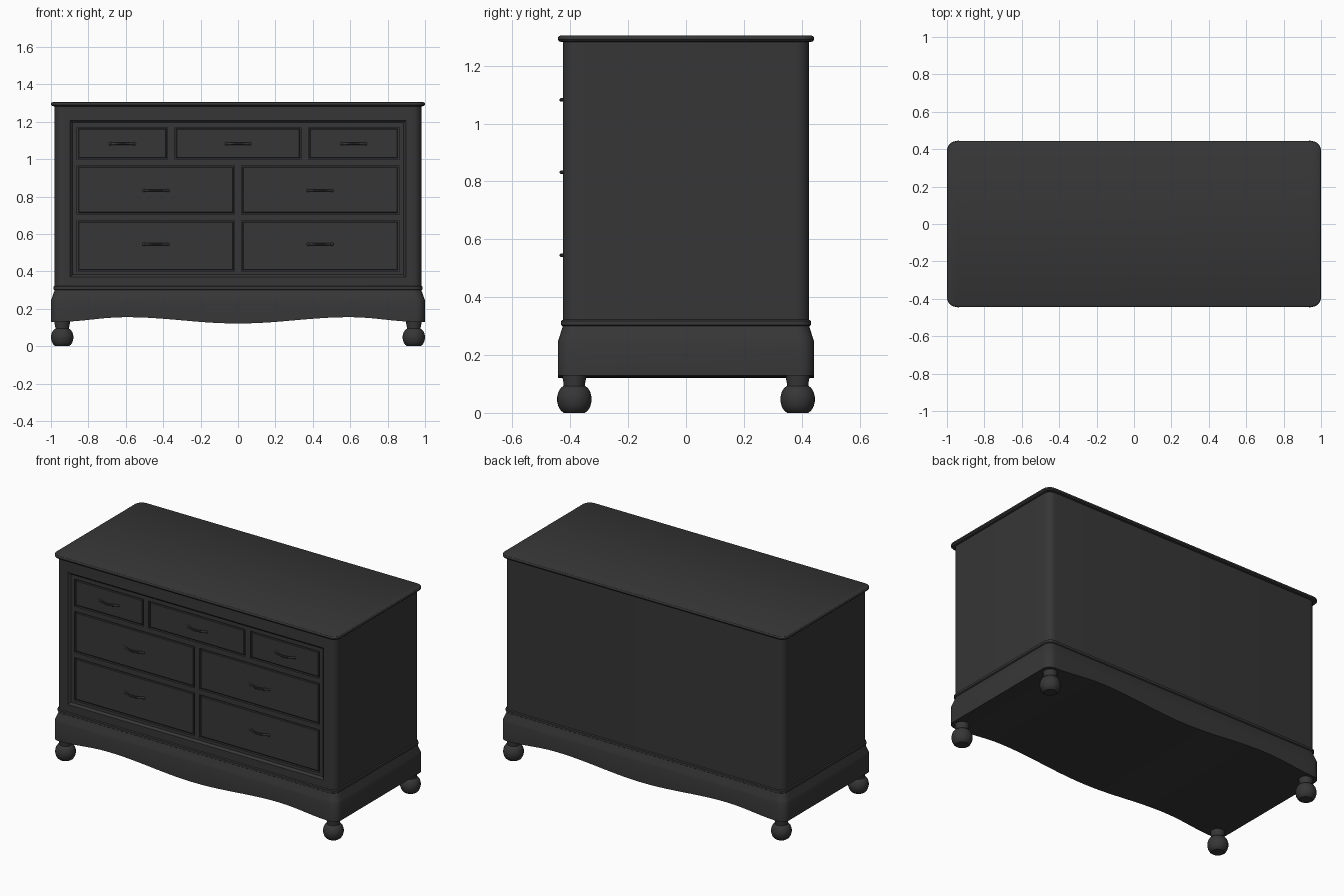
import bpy, bmesh, math

if "Cube" in bpy.data.objects:
    bpy.data.objects.remove(bpy.data.objects["Cube"])

charcoal = bpy.data.materials.new("charcoal paint")
charcoal.diffuse_color = (0.037, 0.037, 0.037, 1)
charcoal.use_nodes = True
charcoal.node_tree.nodes["Principled BSDF"].inputs["Base Color"].default_value = charcoal.diffuse_color


def finish(name, bm, smooth=True):
    bmesh.ops.recalc_face_normals(bm, faces=bm.faces)
    me = bpy.data.meshes.new(name)
    bm.to_mesh(me)
    bm.free()
    me.materials.append(charcoal)
    ob = bpy.data.objects.new(name, me)
    bpy.context.collection.objects.link(ob)
    if smooth:
        bpy.ops.object.select_all(action='DESELECT')
        ob.select_set(True)
        bpy.context.view_layer.objects.active = ob
        bpy.ops.object.shade_smooth_by_angle(angle=math.radians(30))
    return ob


def bridge(bm, a, b, skip=None):
    n = len(a)
    for i in range(n):
        if i != skip:
            bm.faces.new((a[i], a[(i + 1) % n], b[(i + 1) % n], b[i]))


def plan(hx, hy, r, div):
    """Front half of a rounded rectangle from left to right, then the mirrored back half."""
    seg = 6
    left = []
    for i in range(seg + 1):
        t = math.pi / 2 * i / seg
        left.append((-hx + r - r * math.cos(t), -hy + r - r * math.sin(t)))
    mid = [(-(hx - r) + 2 * (hx - r) * i / div, -hy) for i in range(1, div)]
    front = left + mid + [(-x, y) for x, y in reversed(left)]
    return front + [(x, -y) for x, y in reversed(front)]


def loft(levels, div=1, skip=None):
    """levels: (hx, hy, corner radius, z or function of x). Capped stack of rounded rectangles."""
    bm = bmesh.new()
    rings = []
    for hx, hy, r, z in levels:
        rings.append([bm.verts.new((x, y, z(x) if callable(z) else z))
                      for x, y in plan(hx, hy, r, div)])
    for a, b in zip(rings, rings[1:]):
        bridge(bm, a, b, skip)
    for ring in (rings[0], rings[-1]):
        n = len(ring)
        for i in range(n // 2 - 1):
            bm.faces.new((ring[i], ring[i + 1], ring[n - 2 - i], ring[n - 1 - i]))
    return bm, rings


def rect(bm, x0, x1, z0, z1, y):
    return [bm.verts.new(p) for p in ((x0, y, z0), (x1, y, z0), (x1, y, z1), (x0, y, z1))]


# Carcass with a stepped recess in the front
bm, rings = loft([(0.98, 0.425, 0.045, 0.31), (0.98, 0.425, 0.045, 1.288)], skip=6)
outer = [rings[0][6], rings[0][7], rings[1][7], rings[1][6]]
for x, z0, z1, y in ((0.897, 0.37, 1.207, -0.425), (0.890, 0.377, 1.200, -0.417),
                     (0.885, 0.382, 1.195, -0.412), (0.885, 0.382, 1.195, -0.398)):
    inner = rect(bm, -x, x, z0, z1, y)
    bridge(bm, outer, inner)
    outer = inner
bm.faces.new(outer)
finish("carcass", bm)

# Top board with eased edges
bm, _ = loft([(0.985, 0.430, 0.045, 1.282), (0.994, 0.438, 0.045, 1.284), (1.0, 0.443, 0.05, 1.290),
              (1.0, 0.443, 0.05, 1.297), (0.997, 0.440, 0.048, 1.302), (0.991, 0.434, 0.045, 1.305)])
finish("top_board", bm)

# Waist moulding
bm, _ = loft([(0.981, 0.426, 0.045, 0.300), (0.987, 0.432, 0.05, 0.304),
              (0.987, 0.432, 0.05, 0.318), (0.981, 0.426, 0.045, 0.322)])
finish("waist_moulding", bm)


# Flared plinth with a wavy lower edge
def wave(x):
    x = abs(x)
    if x < 0.6:
        return 0.138 - 0.017 * math.cos(math.pi * x / 0.6)
    t = min((x - 0.6) / 0.36, 1)
    return 0.1425 + 0.0125 * math.cos(math.pi * t)


bm, _ = loft([(1.0, 0.443, 0.05, wave), (1.0, 0.443, 0.05, 0.245),
              (0.995, 0.439, 0.05, 0.258), (0.98, 0.426, 0.045, 0.300)], div=32)
finish("plinth", bm)

# Turned bun feet
foot = [(0.036, 0), (0.047, 0.008), (0.055, 0.022), (0.0595, 0.04), (0.0595, 0.055),
        (0.055, 0.073), (0.046, 0.087), (0.037, 0.093), (0.037, 0.102), (0.041, 0.122), (0.041, 0.16)]
for sx in (-1, 1):
    for sy in (-1, 1):
        bm = bmesh.new()
        loops = [[bm.verts.new((sx * 0.94 + r * math.cos(k * math.tau / 28),
                                sy * 0.386 + r * math.sin(k * math.tau / 28), z))
                  for k in range(28)] for r, z in foot]
        for a, b in zip(loops, loops[1:]):
            bridge(bm, a, b)
        bm.faces.new(loops[0])
        bm.faces.new(loops[-1])
        finish("bun_foot", bm)


def panel(name, x0, x1, z0, z1, front, edge):
    """Flat board with chamfered front edges."""
    bm = bmesh.new()
    a = rect(bm, x0, x1, z0, z1, -0.392)
    b = rect(bm, x0, x1, z0, z1, front + edge)
    c = rect(bm, x0 + edge, x1 - edge, z0 + edge, z1 - edge, front)
    bridge(bm, a, b)
    bridge(bm, b, c)
    bm.faces.new(a)
    bm.faces.new(c)
    finish(name, bm, False)


def pull(cx, cz):
    """Bowed bar handle with a small round foot at each end."""
    bm = bmesh.new()
    loops = []
    for i in range(17):
        t = i / 16
        y = -0.405 - 0.026 * math.sin(math.pi * t)
        loops.append([bm.verts.new((cx - 0.066 + 0.132 * t, y + 0.0065 * math.cos(k * math.tau / 10),
                                    cz + 0.0065 * math.sin(k * math.tau / 10))) for k in range(10)])
    for a, b in zip(loops, loops[1:]):
        bridge(bm, a, b)
    bm.faces.new(loops[0])
    bm.faces.new(loops[-1])
    finish("drawer_pull", bm)
    for s in (-1, 1):
        bm = bmesh.new()
        bmesh.ops.create_uvsphere(bm, u_segments=12, v_segments=8, radius=0.009)
        bmesh.ops.translate(bm, verts=bm.verts, vec=(cx + s * 0.064, -0.409, cz))
        finish("pull_foot", bm)


# Face frame, drawers and pulls: (bottom, top, pull height, openings)
rows = [(0.400, 0.672, 0.545, [(-0.86, -0.018), (0.018, 0.86)]),
        (0.705, 0.966, 0.832, [(-0.86, -0.018), (0.018, 0.86)]),
        (0.998, 1.170, 1.082, [(-0.86, -0.376), (-0.338, 0.338), (0.376, 0.86)])]
below = 0.382
for z0, z1, zp, openings in rows:
    panel("frame_rail", -0.885, 0.885, below, z0, -0.412, 0)
    below = z1
    left = -0.885
    for x0, x1 in openings:
        panel("frame_stile", left, x0, z0, z1, -0.412, 0)
        left = x1
        g = 0.007
        panel("drawer_front", x0 + g, x1 - g, z0 + g, z1 - g, -0.410, 0.004)
        pull((x0 + x1) / 2, zp)
    panel("frame_stile", left, 0.885, z0, z1, -0.412, 0)
panel("frame_rail", -0.885, 0.885, below, 1.195, -0.412, 0)
